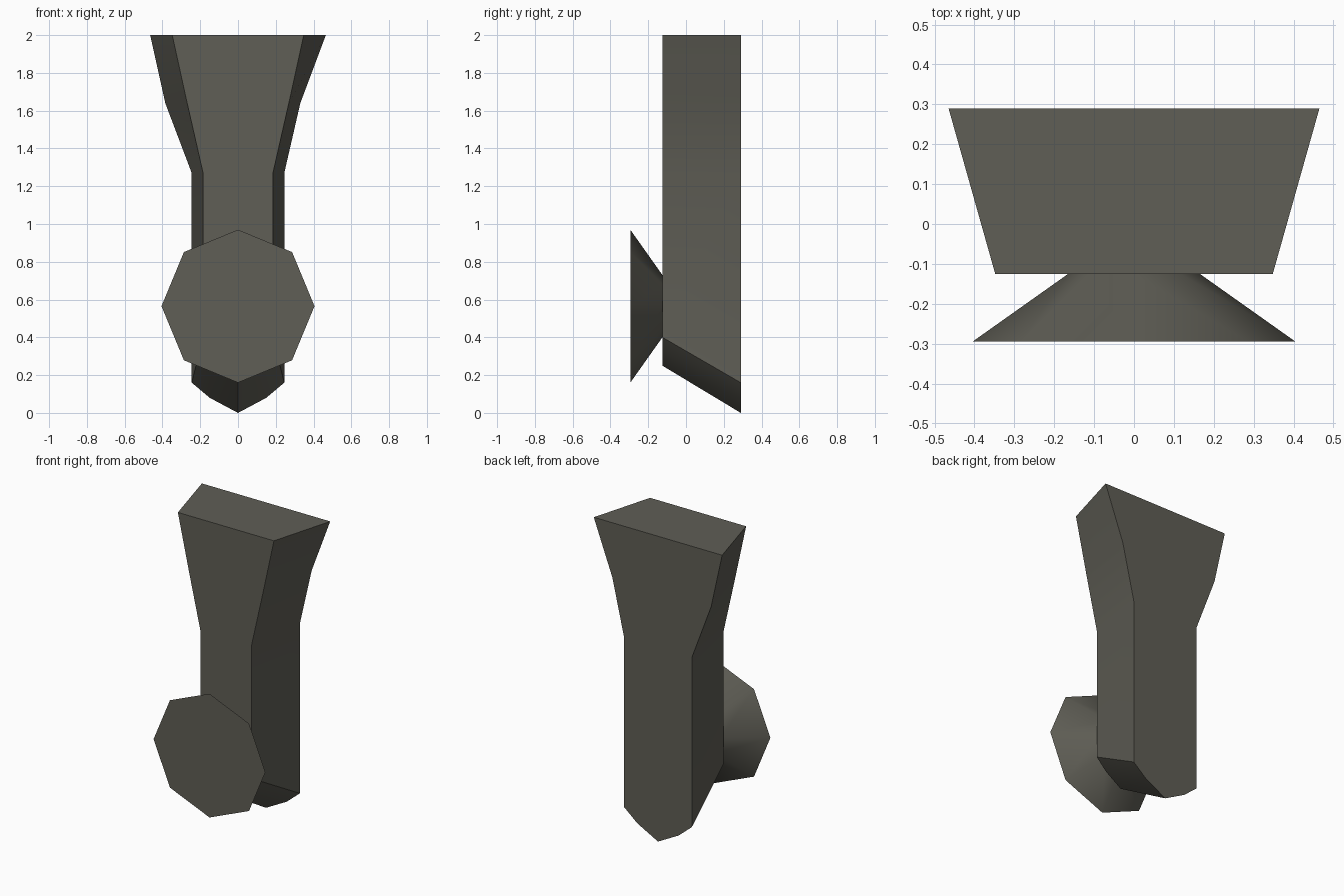
import bpy, bmesh, math
from mathutils import Matrix

if "Cube" in bpy.data.objects:
    bpy.data.objects.remove(bpy.data.objects["Cube"])

mat = bpy.data.materials.new("dark olive grey")
mat.diffuse_color = (0.115, 0.112, 0.092, 1)
mat.use_nodes = True
mat.node_tree.nodes["Principled BSDF"].inputs["Base Color"].default_value = mat.diffuse_color


def add_object(name, bm):
    bmesh.ops.recalc_face_normals(bm, faces=bm.faces)
    mesh = bpy.data.meshes.new(name)
    bm.to_mesh(mesh)
    bm.free()
    mesh.materials.append(mat)
    obj = bpy.data.objects.new(name, mesh)
    bpy.context.collection.objects.link(obj)
    bpy.context.view_layer.objects.active = obj
    obj.select_set(True)
    bpy.ops.object.shade_smooth_by_angle(angle=math.radians(30))
    obj.select_set(False)


# Flared stem: front and back outlines joined by sloping sides
FRONT_Y, BACK_Y = -0.125, 0.29
front_half = [(0.113, 0.325), (0.185, 0.40), (0.185, 1.27), (0.269, 1.64), (0.348, 2.0)]
back_half = [(0.15, 0.08), (0.245, 0.16), (0.245, 1.27), (0.33, 1.64), (0.465, 2.0)]


def outline(bm, half, bottom, y, left_bulge):
    left = list(half)
    left[3] = (half[3][0] + left_bulge, half[3][1])
    points = [(0, bottom)] + half + [(-x, z) for x, z in reversed(left)]
    return [bm.verts.new((x, y, z)) for x, z in points]


bm = bmesh.new()
front = outline(bm, front_half, 0.25, FRONT_Y, 0.0)
back = outline(bm, back_half, 0.0, BACK_Y, 0.055)
bm.faces.new(front)
bm.faces.new(back)
for i in range(len(front)):
    j = (i + 1) % len(front)
    bm.faces.new((front[i], front[j], back[j], back[i]))
add_object("flared_stem", bm)

# Eight-sided flared knob on the front
bm = bmesh.new()
bmesh.ops.create_cone(
    bm, cap_ends=True, segments=8, radius1=0.165, radius2=0.405, depth=0.17,
    matrix=Matrix.Translation((0, -0.21, 0.565)) @ Matrix.Rotation(math.pi / 2, 4, 'X'))
add_object("front_knob", bm)
